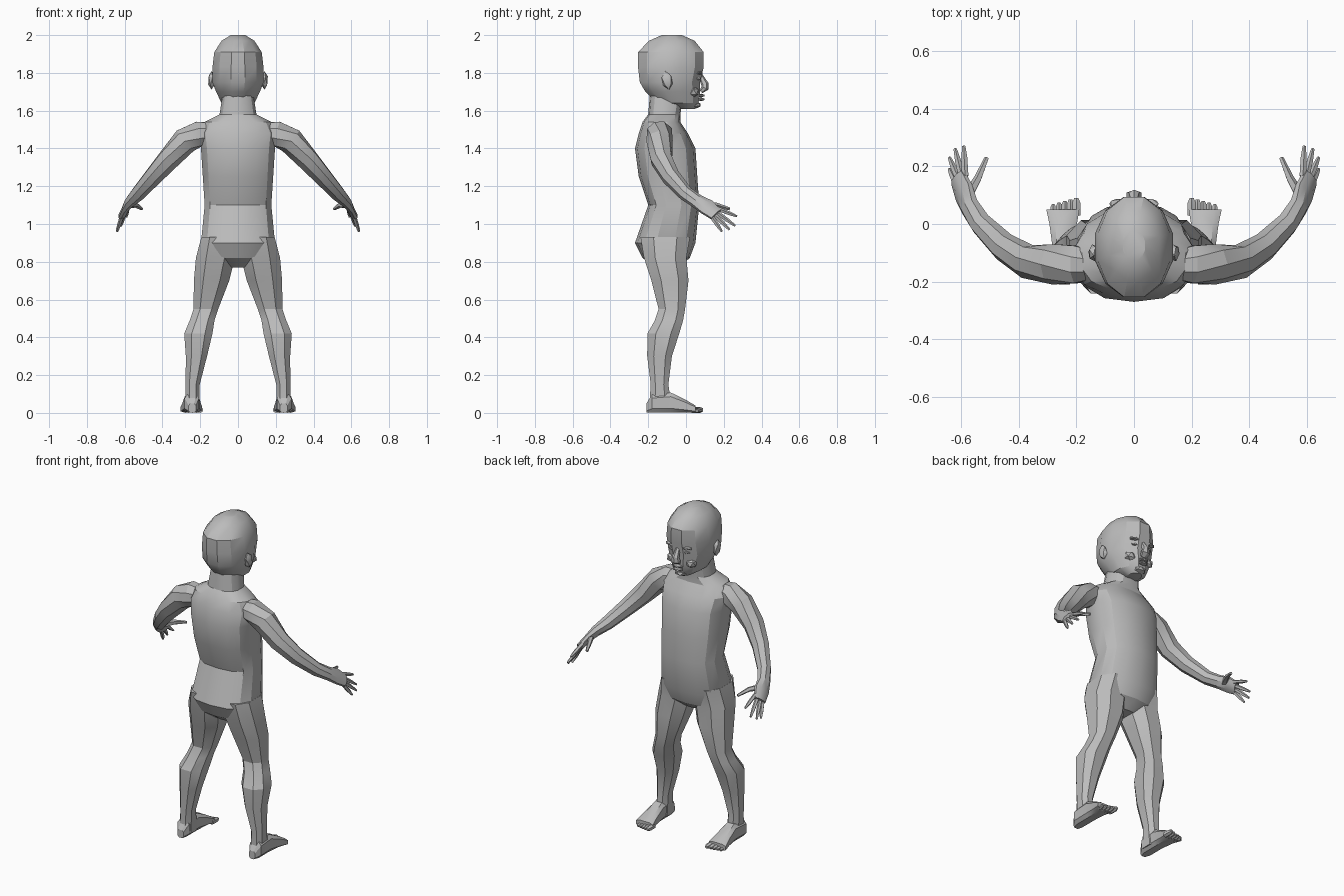
import bpy, bmesh, math
from mathutils import Vector, Matrix

default_cube = bpy.data.objects.get("Cube")
if default_cube:
    bpy.data.objects.remove(default_cube, do_unlink=True)

GREY = (.5, .5, .5, 1)
grey = bpy.data.materials.new("plain grey")
grey.use_nodes = True
grey.diffuse_color = GREY
grey.node_tree.nodes["Principled BSDF"].inputs["Base Color"].default_value = GREY


def finish(name, bm):
    """Turn a bmesh into a grey object with sharp creases."""
    bmesh.ops.recalc_face_normals(bm, faces=bm.faces)
    mesh = bpy.data.meshes.new(name)
    bm.to_mesh(mesh)
    bm.free()
    mesh.materials.append(grey)
    mesh.shade_smooth()
    mesh.set_sharp_from_angle(angle=math.radians(28))
    part = bpy.data.objects.new(name, mesh)
    bpy.context.collection.objects.link(part)


def skin_rings(bm, rings):
    """Bridge a list of point loops and cap both ends."""
    loops = [[bm.verts.new(point) for point in ring] for ring in rings]
    for lower, upper in zip(loops, loops[1:]):
        for i in range(len(lower)):
            bm.faces.new((lower[i - 1], lower[i], upper[i], upper[i - 1]))
    bm.faces.new(loops[0])
    bm.faces.new(loops[-1])


def oval(sides, power=1):
    """Unit loop; a power below one makes it squarer."""
    def squared(value):
        return math.copysign(abs(value) ** power, value)
    angles = [math.tau * (i + .5) / sides for i in range(sides)]
    return [(squared(math.cos(a)), squared(math.sin(a))) for a in angles]


def level(z, half, back, front, mid=0):
    """Horizontal cross-section: height, half width, depth range, centre."""
    return Vector((mid, (back + front) / 2, z)), half, (front - back) / 2


def upright(name, levels, sides, power=1, mirror=1):
    bm = bmesh.new()
    skin_rings(bm, [[((centre.x + c * half) * mirror, centre.y + s * depth, centre.z)
                     for c, s in oval(sides, power)] for centre, half, depth in levels])
    finish(name, bm)


def joint(x, y, z, wide, thick=None):
    """Cross-section of a limb, square to its path; round by default."""
    return Vector((x, y, z)), wide, thick or wide


def limb(bm, joints, axis, sides, mirror=1):
    """Tube through the joints, with its wide side along the axis."""
    rings = []
    for i, (centre, wide, thick) in enumerate(joints):
        ahead = joints[min(i + 1, len(joints) - 1)][0]
        behind = joints[max(i - 1, 0)][0]
        along = (ahead - behind).normalized()
        across = (axis - along * along.dot(axis)).normalized()
        normal = along.cross(across)
        points = [centre + across * c * wide + normal * s * thick for c, s in oval(sides)]
        rings.append([(p.x * mirror, p.y, p.z) for p in points])
    skin_rings(bm, rings)


def lump(name, centre, size, mirror=1, tilt=0):
    """Faceted ellipsoid for small features."""
    bm = bmesh.new()
    bmesh.ops.create_icosphere(bm, subdivisions=1, radius=1)
    place = (Matrix.Translation((centre[0] * mirror, *centre[1:]))
             @ Matrix.Rotation(tilt, 4, 'X') @ Matrix.Diagonal((*size, 1)))
    bmesh.ops.transform(bm, matrix=place, verts=bm.verts)
    finish(name, bm)


SIDEWAYS = Vector((1, 0, 0))
PALM_AXIS = Vector((-.5, .5, .7))

# Torso and neck
upright("torso", [
    level(z=.77, half=.07, back=-.16, front=-.04),
    level(z=.82, half=.17, back=-.23, front=.02),
    level(z=.9, half=.2, back=-.27, front=.05),
    level(z=1.1, half=.18, back=-.2, front=.07),
    level(z=1.25, half=.19, back=-.25, front=.06),
    level(z=1.4, half=.2, back=-.27, front=.05),
    level(z=1.48, half=.21, back=-.25, front=.01),
    level(z=1.54, half=.18, back=-.23, front=-.03),
    level(z=1.58, half=.1, back=-.2, front=-.03),
    level(z=1.7, half=.08, back=-.19, front=-.01)], sides=14, power=.8)

# Head
upright("head", [
    level(z=1.61, half=.04, back=-.06, front=.05),
    level(z=1.64, half=.09, back=-.16, front=.07),
    level(z=1.7, half=.12, back=-.22, front=.08),
    level(z=1.75, half=.14, back=-.25, front=.08),
    level(z=1.83, half=.14, back=-.26, front=.1),
    level(z=1.91, half=.13, back=-.26, front=.1),
    level(z=1.97, half=.09, back=-.2, front=.05),
    level(z=2, half=.04, back=-.13, front=-.02)], sides=12)

# Face
nose = bmesh.new()
limb(nose, [joint(0, .07, 1.8, wide=.01), joint(0, .1, 1.74, wide=.02),
            joint(0, .1, 1.72, wide=.03, thick=.02),
            joint(0, .08, 1.7, wide=.02, thick=.01)], SIDEWAYS, sides=6)
finish("nose", nose)
lump("upper_lip", centre=(0, .08, 1.68), size=(.03, .02, .01))
lump("lower_lip", centre=(0, .08, 1.66), size=(.03, .02, .01))
lump("chin", centre=(0, .05, 1.63), size=(.04, .03, .02))

for label, mirror in (("left", 1), ("right", -1)):
    lump(label + "_brow", (.05, .07, 1.8), (.04, .02, .01), mirror)
    lump(label + "_eyelid", (.05, .06, 1.77), (.02, .02, .01), mirror)
    lump(label + "_cheek", (.06, .04, 1.7), (.04, .03, .03), mirror)
    lump(label + "_ear", (.14, -.1, 1.76), (.02, .03, .05), mirror, tilt=.2)

    # Arm, ending in the palm
    arm = bmesh.new()
    limb(arm, [
        joint(.13, -.14, 1.49, wide=.05),
        joint(.2, -.14, 1.48, wide=.07),
        joint(.28, -.14, 1.44, wide=.07),
        joint(.37, -.13, 1.34, wide=.06),
        joint(.45, -.08, 1.25, wide=.05),
        joint(.53, 0, 1.16, wide=.04),
        joint(.57, .06, 1.12, wide=.04, thick=.03),
        joint(.59, .11, 1.09, wide=.05, thick=.02),
        joint(.61, .16, 1.05, wide=.04, thick=.02)], PALM_AXIS, 8, mirror)
    finish(label + "_arm", arm)

    # Fingers, from the little finger to the index finger, and thumb
    hand = bmesh.new()
    tips = [(.64, .19, .96), (.64, .23, .97), (.62, .26, .99), (.59, .27, 1.04)]
    for i, tip in enumerate(tips):
        knuckle = Vector((.6, .15, 1.06)) + PALM_AXIS * (i - 1.5) * .02
        middle = knuckle.lerp(Vector(tip), .6)
        limb(hand, [joint(*knuckle, wide=.012), joint(*middle, wide=.011),
                    joint(*tip, wide=.006)], PALM_AXIS, 5, mirror)
    limb(hand, [joint(.58, .09, 1.1, wide=.02), joint(.54, .16, 1.1, wide=.014),
                joint(.51, .23, 1.08, wide=.008)], PALM_AXIS, 5, mirror)
    finish(label + "_fingers", hand)

    # Leg
    upright(label + "_leg", [
        level(z=.93, mid=.11, half=.09, back=-.25, front=.03),
        level(z=.82, mid=.12, half=.11, back=-.23, front=.01),
        level(z=.7, mid=.14, half=.1, back=-.19, front=.02),
        level(z=.55, mid=.17, half=.07, back=-.15, front=0),
        level(z=.49, mid=.19, half=.07, back=-.17, front=-.01),
        level(z=.42, mid=.21, half=.08, back=-.21, front=-.03),
        level(z=.3, mid=.22, half=.06, back=-.21, front=-.07),
        level(z=.15, mid=.24, half=.04, back=-.19, front=-.09),
        level(z=.02, mid=.24, half=.04, back=-.2, front=-.07)],
        sides=8, power=.85, mirror=mirror)

    # Foot, from heel to ball: each section rests on the ground
    foot = bmesh.new()
    sections = []
    for y, half, top in ((-.21, .02, .05), (-.18, .04, .1), (-.08, .04, .11),
                         (0, .05, .07), (.05, .06, .04)):
        sections.append([((.24 + half / 9 + c * half) * mirror, y, top * (s + 1) / 2)
                         for c, s in oval(sides=8, power=.6)])
    skin_rings(foot, sections)

    # Toes, shrinking outwards
    for i in range(5):
        x, tip, radius = .2 + .02 * i, .09 - .005 * i, .016 - .0015 * i
        limb(foot, [joint(x, .03, radius, radius), joint(x, tip - radius, radius, radius),
                    joint(x, tip, radius, radius / 2)], SIDEWAYS, 6, mirror)
    finish(label + "_foot", foot)
